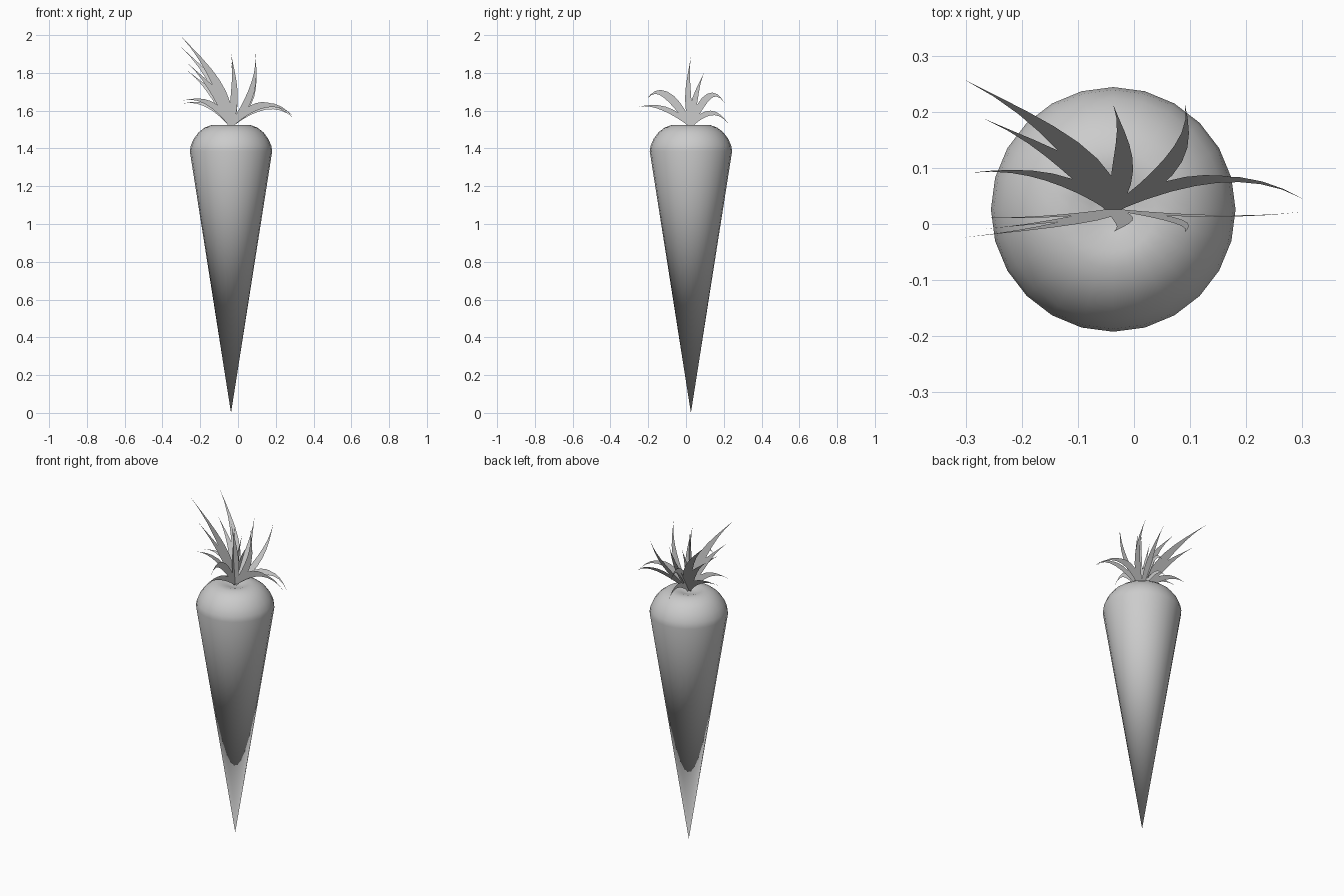
import bpy, bmesh, math
from mathutils import Matrix, Vector

cube = bpy.data.objects.get("Cube")
if cube:
    bpy.data.objects.remove(cube, do_unlink=True)

AXIS = Vector((-0.037, 0.026, 0))
CROWN = AXIS + Vector((0, 0, 1.52))

grey = bpy.data.materials.new("plain grey")
grey.use_nodes = True
grey.diffuse_color = (0.6, 0.6, 0.6, 1)
bsdf = next(n for n in grey.node_tree.nodes if n.type == "BSDF_PRINCIPLED")
bsdf.inputs["Base Color"].default_value = grey.diffuse_color


def add_object(name, bm):
    mesh = bpy.data.meshes.new(name)
    bm.to_mesh(mesh)
    bm.free()
    mesh.materials.append(grey)
    obj = bpy.data.objects.new(name, mesh)
    bpy.context.collection.objects.link(obj)
    return obj


# Root: long cone with a rounded, slightly dimpled shoulder, turned on a lathe
def build_root(sides=24):
    profile = [(0, 0), (0.218, 1.385), (0.213, 1.415), (0.198, 1.45), (0.172, 1.485),
               (0.14, 1.51), (0.105, 1.523), (0.075, 1.525), (0.04, 1.515), (0, 1.505)]
    bm = bmesh.new()
    verts = [bm.verts.new((r, 0, z)) for r, z in profile]
    edges = [bm.edges.new(pair) for pair in zip(verts, verts[1:])]
    bmesh.ops.spin(bm, geom=verts + edges, cent=(0, 0, 0), axis=(0, 0, 1),
                   angle=math.tau, steps=sides)
    bmesh.ops.remove_doubles(bm, verts=bm.verts, dist=0.0005)
    bmesh.ops.recalc_face_normals(bm, faces=bm.faces)
    obj = add_object("root", bm)
    obj.location = AXIS
    bpy.ops.object.select_all(action="DESELECT")
    obj.select_set(True)
    bpy.context.view_layer.objects.active = obj
    bpy.ops.object.shade_smooth_by_angle(angle=math.radians(30))


# One flat sickle blade, drawn in the xz plane along a quadratic curve
def add_blade(bm, tip, bend, width, steps=8):
    tip, bend = Vector(tip), Vector(bend)
    rows = []
    for i in range(steps + 1):
        t = i / steps
        centre = bend * (2 * t * (1 - t)) + tip * t * t
        along = (bend * (1 - 2 * t) + tip * t).normalized()
        half = width / 2 * (0.3 + 0.7 * math.sin(math.pi * min(1, t + 0.12))) * (1 - t ** 3)
        side = Vector((along.y, -along.x)) * half
        ends = (centre - side, centre + side) if i < steps else (centre,)
        rows.append([bm.verts.new((p.x, 0, p.y)) for p in ends])
    for low, high in zip(rows, rows[1:]):
        bm.faces.new([low[0], low[1]] + high[::-1])


def build_fan(name, blades, turn):
    bm = bmesh.new()
    for tip, bend, width in blades:
        add_blade(bm, tip, bend, width)
    obj = add_object(name, bm)
    obj.matrix_world = Matrix.Translation(CROWN) @ turn


# Each blade: tip, bend point, width
wide_fan = [
    ((-0.268, 0.48), (-0.03, 0.23), 0.055),
    ((-0.232, 0.335), (-0.04, 0.16), 0.05),
    ((-0.255, 0.135), (-0.1, 0.17), 0.035),
    ((0.0, 0.385), (0.035, 0.19), 0.04),
    ((0.128, 0.385), (0.15, 0.17), 0.04),
    ((0.337, 0.04), (0.2, 0.2), 0.03),
    ((0.25, 0.1), (0.14, 0.17), 0.025),
]
cross_fan = [
    ((-0.28, 0.1), (-0.14, 0.13), 0.03),
    ((-0.235, 0.14), (-0.15, 0.26), 0.045),
    ((0.0, 0.365), (-0.03, 0.18), 0.035),
    ((0.07, 0.28), (0.01, 0.15), 0.035),
    ((0.178, 0.12), (0.1, 0.25), 0.04),
    ((0.2, 0.01), (0.11, 0.13), 0.03),
]

build_root()
for name, tilt in (("leaves_front", 6), ("leaves_back", -29)):
    build_fan(name, wide_fan, Matrix.Rotation(math.radians(tilt), 4, "X"))
build_fan("leaves_cross", cross_fan, Matrix.Rotation(math.radians(90), 4, "Z"))
